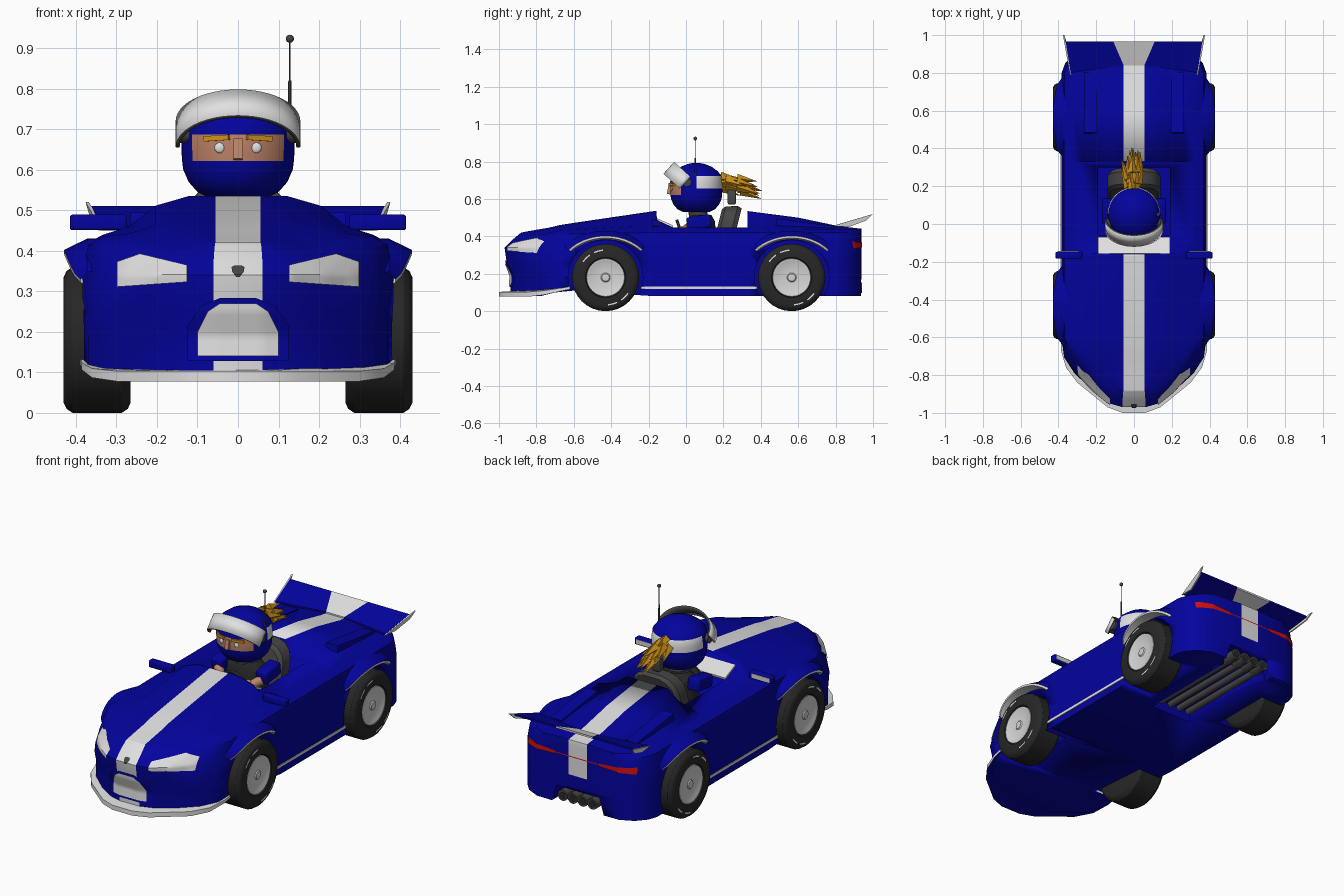
import bpy, bmesh, math, random
from mathutils import Vector, Matrix
from mathutils.bvhtree import BVHTree

if "Cube" in bpy.data.objects:
    bpy.data.objects.remove(bpy.data.objects["Cube"])


def material(name, *rgb):
    m = bpy.data.materials.new(name)
    m.use_nodes = True
    m.diffuse_color = (*rgb, 1)
    m.node_tree.nodes["Principled BSDF"].inputs["Base Color"].default_value = (*rgb, 1)
    return m


BLUE = material("blue paint", 0.001, 0.001, 0.34)
WHITE = material("white paint", 0.75, 0.75, 0.75)
BLACK = material("black rubber", 0.02, 0.02, 0.02)
GREY = material("dark grey", 0.06, 0.06, 0.06)
RIM = material("light grey metal", 0.66, 0.66, 0.66)
SKIN = material("skin", 0.52, 0.23, 0.14)
HAIR = material("golden hair", 0.62, 0.29, 0.01)
RED = material("red lamp", 0.6, 0.005, 0.005)
SIDES = (("left", 1), ("right", -1))


def finish(name, bm, mats, rule=None, recalc=True):
    if recalc:
        bmesh.ops.recalc_face_normals(bm, faces=bm.faces)
    mesh = bpy.data.meshes.new(name)
    bm.to_mesh(mesh)
    bm.free()
    ob = bpy.data.objects.new(name, mesh)
    bpy.context.collection.objects.link(ob)
    for m in mats:
        mesh.materials.append(m)
    if rule:
        for p in mesh.polygons:
            p.material_index = rule(p)
    bpy.ops.object.select_all(action='DESELECT')
    ob.select_set(True)
    bpy.context.view_layer.objects.active = ob
    bpy.ops.object.shade_smooth_by_angle(angle=math.radians(32))
    return ob


def loft(name, rings, mats, rule=None, closed=True, caps=True, strips=False):
    bm = bmesh.new()
    vs = [[bm.verts.new(p) for p in r] for r in rings]
    n = len(rings[0])
    for a, b in zip(vs, vs[1:]):
        for i in range(n if closed else n - 1):
            j = (i + 1) % n
            bm.faces.new((a[i], a[j], b[j], b[i]))
    for r in (vs[0], vs[-1]):
        if strips:
            for i in range(n // 2 - 1):
                bm.faces.new((r[i], r[i + 1], r[n - 2 - i], r[n - 1 - i]))
        elif caps:
            bm.faces.new(r)
    return finish(name, bm, mats, rule)


def ring(axis, c, ra, rb, n=32):
    pts = []
    for i in range(n):
        t = 2 * math.pi * i / n
        a, b = ra * math.cos(t), rb * math.sin(t)
        pts.append(Vector(c) + Vector((0, a, b) if axis == "x" else (a, b, 0)))
    return pts


def box(name, c, size, mat, rot=(0, 0, 0), bevel=0):
    bm = bmesh.new()
    m = Matrix.LocRotScale(Vector(c), Matrix.Rotation(rot[2], 3, 'Z') @ Matrix.Rotation(rot[1], 3, 'Y')
                           @ Matrix.Rotation(rot[0], 3, 'X'), Vector(size))
    bmesh.ops.create_cube(bm, size=1, matrix=m)
    if bevel:
        bmesh.ops.bevel(bm, geom=bm.edges[:], offset=bevel, segments=3, affect='EDGES', profile=0.5)
    return finish(name, bm, [mat])


def add_cone(bm, p, q, r0, r1, n):
    p, q = Vector(p), Vector(q)
    m = Matrix.Translation((p + q) / 2) @ (q - p).to_track_quat('Z', 'Y').to_matrix().to_4x4()
    bmesh.ops.create_cone(bm, cap_ends=True, segments=n, radius1=r0, radius2=r1, depth=(q - p).length, matrix=m)


def tube(name, p, q, r0, r1, mat, n=16):
    bm = bmesh.new()
    add_cone(bm, p, q, r0, r1, n)
    return finish(name, bm, [mat])


def ball(name, c, r, mat):
    bm = bmesh.new()
    bmesh.ops.create_uvsphere(bm, u_segments=16, v_segments=10, radius=1,
                              matrix=Matrix.LocRotScale(Vector(c), None, Vector(r)))
    return finish(name, bm, [mat])


def prism(name, yz, x0, x1, mat):
    return loft(name, [[(x, y, z) for y, z in yz] for x in (x0, x1)], [mat])


# Body shell: y, half width, extra low width, sill, shoulder and ridge heights, nose shear
stations = [(-.97, .06, 0, .08, .395, .42, 1), (-.95, .13, 0, .08, .395, .425, 1),
            (-.89, .205, .015, .08, .4, .435, .9), (-.8, .285, .03, .08, .415, .447, .7),
            (-.71, .34, .03, .1, .43, .46, .35), (-.6, .384, 0, .11, .435, .472, 0),
            (-.17, .385, 0, .08, .44, .535, 0), (.33, .385, 0, .08, .44, .535, 0), (.6, .385, 0, .08, .44, .5, 0),
            (.8, .383, 0, .08, .44, .458, 0), (.85, .365, 0, .08, .44, .451, 0), (.9, .32, 0, .08, .437, .445, 0),
            (.934, .25, 0, .08, .435, .441, 0), (.937, .057, 0, .08, .435, .441, 0)]
NOSE = [(.08, .03), (.19, .035), (.27, .005), (.34, 0), (.38, .04), (.43, .1), (.6, .1)]


def shear(z):
    for (z0, d0), (z1, d1) in zip(NOSE, NOSE[1:]):
        if z <= z1:
            return d0 + (d1 - d0) * (z - z0) / (z1 - z0)


rings = []
for y, w, low, sill, s, r, f in stations:
    half = [(w + low, sill), (w + low, .19), (w + low, .25), (w, .34), (w - .015 * (w > .1), s - .02)]
    mid = (.38, .5) if y > .3 else (.45, .75)
    for k, h in ((.84, 0), (.65, .2), mid, (.2, 1), (0, 1)):
        half.append((.055 + (w - .055) * k, s + (r - s) * h))
    right = [(x, y + f * shear(z), z) for x, z in half]
    rings.append(right + [(-x, b, z) for x, b, z in reversed(right)])


def stripe(p):
    wide = max(abs(p.id_data.vertices[i].co.x) for i in p.vertices)
    return int(wide < .062 and p.center.z > (.24 if p.center.y > 0 else .1))


body = loft("car_body", rings, [BLUE, WHITE], stripe, strips=True)
source = bmesh.new()
source.from_mesh(body.data)
tree = BVHTree.FromBMesh(source)
source.free()

# Wheel wells, cockpit, exhaust tunnel and rear notch
AXLES = (("front", -.43), ("rear", .565))
cutters = [prism("cut_open", [(-.17, .7), (-.155, .487), (-.07, .448), (.33, .448), (.33, .7)], -.5, .5, BLUE),
           box("cut_pit", (0, .12, .5), (.38, .36, .6), BLUE), box("cut_tunnel", (0, .7, .04), (.25, .8, .2), BLUE),
           loft("cut_notch", [[(x, y, z) for x, z in ((-.18, 0), (.18, 0), (.13, .17), (-.13, .17))]
                              for y in (.88, 1.1)], [BLUE])]
for _, y in AXLES:
    for _, s in SIDES:
        cutters.append(tube("cut_well", (s * .25, y, .18), (s * .5, y, .18), .2, .2, BLUE, 32))
bpy.context.view_layer.objects.active = body
for c in cutters:
    mod = body.modifiers.new("cut", 'BOOLEAN')
    mod.operation, mod.solver, mod.object = 'DIFFERENCE', 'EXACT', c
    bpy.ops.object.modifier_apply(modifier=mod.name)
    bpy.data.objects.remove(c)


# Thin plates that hug the shell, from a convex outline in x and z
def plate(name, outline, mat, direction=1, offset=.006):
    bm = bmesh.new()
    bmesh.ops.create_grid(bm, x_segments=70, y_segments=110, size=.5,
                          matrix=Matrix.Translation((0, 0, .25)) @ Matrix.Rotation(math.pi / 2, 4, 'X'))
    mid = sum((Vector((x, 0, z)) for x, z in outline), Vector()) / len(outline)
    for a, b in zip(outline, outline[1:] + outline[:1]):
        p, q = Vector((a[0], 0, a[1])), Vector((b[0], 0, b[1]))
        no = (q - p).cross(Vector((0, 1, 0)))
        if no.dot(mid - p) > 0:
            no = -no
        bmesh.ops.bisect_plane(bm, geom=bm.verts[:] + bm.edges[:] + bm.faces[:], plane_co=p, plane_no=no,
                               clear_outer=True)
    for v in bm.verts:
        hit = tree.ray_cast(Vector((v.co.x, -2 * direction, v.co.z)), Vector((0, direction, 0)))[0]
        if hit:
            v.co = hit - Vector((0, direction * offset, 0))
    bm.normal_update()
    if sum(f.normal.y for f in bm.faces) * direction > 0:
        bmesh.ops.reverse_faces(bm, faces=bm.faces)
    return finish(name, bm, [mat], recalc=False)


def both(half):
    return half + [(-x, z) for x, z in reversed(half)]


plate("grille_surround", both([(.125, .128), (.125, .215), (.09, .265), (.045, .283)]), BLUE, 1, .005)
plate("grille", both([(.1, .14), (.1, .2), (.075, .25), (.045, .27)]), WHITE, 1, .009)
plate("nose_vent", both([(.004, .335), (.014, .348), (.016, .36), (.008, .364)]), GREY)
plate("tail_light_strip", both([(.14, .35), (.14, .355)]), RED, -1, .004)
for side, s in SIDES:
    plate(side + "_headlight", [(s * x, z) for x, z in ((.126, .323), (.299, .311), (.299, .373), (.242, .393),
                                                        (.126, .365))], WHITE, 1, .008)
    plate(side + "_tail_light", [(s * x, z) for x, z in ((.13, .345), (.33, .335), (.33, .372), (.13, .36))],
          RED, -1)

# Front splitter with raised corners and blue underside
plan = both([(.388, -.62), (.386, -.67), (.36, -.76), (.3, -.84), (.14, -.97), (.06, -1)])
loft("front_splitter", [[(x, y, .078 + .22 * max(0, y + .8)) for x, y in plan],
                        [(x, y, .103 + .16 * max(0, y + .8)) for x, y in plan]],
     [WHITE, BLUE], lambda p: int(p.normal.z < -.5))

# Wheels, arches and sills
for axle, y in AXLES:
    for side, s in SIDES:
        tag = axle + "_" + side
        lathe = lambda prof: [ring("x", (s * x, y, .18), r, r) for x, r in prof]
        loft(tag + "_tyre", lathe([(.265, .1), (.265, .155), (.272, .17), (.287, .18), (.408, .18), (.423, .17),
                                   (.43, .155), (.43, .108), (.415, .1)]), [BLACK])
        loft(tag + "_rim", lathe([(.41, .104), (.427, .101), (.425, .088), (.421, .08), (.421, .025), (.426, .02),
                                  (.427, .01)]), [RIM])
        for k, start in enumerate((95, 125, 275, 305)):
            arc = [math.radians(start + 5 * i) for i in range(5)]
            loft(f"{tag}_tyre_mark_{k}", [[(s * .432, y + r * math.cos(t), .18 + r * math.sin(t))
                 for r in (.143, .15)] for t in arc], [WHITE], closed=False, caps=False)
        flare = []
        for i in range(17):
            t = math.radians(42 + 96 * i / 16)
            xo = .388 + .041 * math.sin(math.pi * i / 16) ** .6
            flare.append([(s * x, y + 1.2 * r * math.cos(t), .18 + r * math.sin(t)) for x, r in
                          ((.33, .25), (.372, .25), (xo, .222), (xo, .211), (.37, .203))])
        loft(tag + "_arch", flare, [BLUE, WHITE], closed=False, caps=False,
             rule=lambda p: int(math.hypot((p.center.y - y) / 1.2, p.center.z - .18) < .22))
for side, s in SIDES:
    box(side + "_sill_stripe", (s * .385, .07, .125), (.008, .62, .014), WHITE)
    box(side + "_mirror", (s * .345, -.165, .47), (.14, .036, .038), BLUE, bevel=.006)
    box(side + "_mirror_glass", (s * .35, -.146, .47), (.11, .004, .024), RIM)
    box(side + "_deck_scoop", (s * .23, .64, .457), (.07, .32, .035), BLUE, (-.13, 0, 0))

# Rear wing
blade = [[(xf, yf, .45), (xf, yf, .46), (xr, .967, .51), (xr, .967, .5)] for xf, yf, xr in
         ((-.335, .8, -.362), (-.055, .84, -.11), (.055, .84, .11), (.335, .8, .362))]
loft("rear_wing", blade, [BLUE, WHITE], lambda p: int(abs(p.center.x) < .05))
for side, s in SIDES:
    loft(side + "_wing_end", [[(s * (x + d), y, z) for x, y, z in ((.335, .79, .455), (.372, 1, .52),
         (.362, .965, .485), (.34, .87, .45))] for d in (-.004, .004)], [WHITE])

# Exhausts
for k in range(4):
    x = -.09 + .06 * k
    tube(f"exhaust_pipe_{k}", (x, .33, .113), (x, .92, .113), .018, .018, GREY)
    tube(f"exhaust_tip_{k}", (x, .86, .125), (x, .94, .125), .029, .029, GREY)
    tube(f"exhaust_bore_{k}", (x, .93, .125), (x, .942, .125), .02, .02, BLACK)

# Cockpit
prism("dashboard", [(-.16, .487), (-.155, .497), (-.068, .458), (-.07, .448)], -.19, .19, WHITE)
arch = both([(.14, .24), (.14, .47), (.125, .515), (.095, .545), (.05, .56)])
loft("seat", [[(x * k, y + .25 * (z - .45), z - d) for x, z in arch] for y, k, d in
              ((.165, .9, .015), (.185, 1, 0), (.25, 1, -.002), (.27, .9, .01))], [GREY])
tube("steering_wheel", (0, -.035, .42), (0, -.02, .425), .07, .07, BLACK)

# Driver
loft("torso", [ring("z", (0, .08, z), a, b, 20) for z, a, b in
               ((.22, .1, .07), (.4, .12, .08), (.48, .11, .075), (.515, .07, .055))], [BLACK])
tube("neck", (0, .07, .49), (0, .06, .55), .05, .05, GREY)
for side, s in SIDES:
    box(side + "_sleeve", (s * .135, .07, .475), (.07, .13, .07), BLUE, (.15, 0, 0), .012)
    tube(side + "_forearm", (s * .13, .02, .45), (s * .09, -.02, .425), .026, .022, SKIN)
    ball(side + "_hand", (s * .08, -.025, .425), (.028, .03, .028), SKIN)


def helmet_paint(p):
    c = p.center
    if .62 < c.z < .687 and c.y < .02 and abs(c.x) < .115:
        return 1
    return 2 if c.y > .06 and .655 < c.z < .722 else 0


loft("helmet", [ring("z", (0, .055, z), r, r, 40) for z, r in
                ((.53, .07), (.545, .1), (.57, .122), (.6, .135), (.622, .138), (.655, .14), (.687, .14),
                 (.722, .135), (.748, .115), (.772, .082), (.787, .045), (.793, .015))],
     [BLUE, SKIN, WHITE], helmet_paint)
box("nose", (0, -.088, .65), (.022, .02, .05), SKIN, (-.2, 0, 0))
for side, s in SIDES:
    ball(side + "_eye", (s * .045, -.077, .654), (.013, .006, .013), WHITE)
    box(side + "_eyebrow", (s * .052, -.075, .678), (.065, .014, .013), HAIR, (0, s * .06, s * .37))
    tube(side + "_visor_pivot", (s * .12, .005, .69), (s * .15, .005, .69), .024, .024, GREY)

# Raised visor: white outside, dark inside and rim
band = []
for i in range(25):
    t = math.pi * (i / 24 - .5)
    base = Vector((.154 * math.sin(t), -.004, .688)) + Vector((0, -.74, .67)) * .118 * math.cos(t)
    band.append([base + Vector((0, .67, .74)) * h for h in (-.044, .042)])
visor = loft("visor", band, [WHITE, GREY], closed=False, caps=False)
if sum(p.normal.y for p in visor.data.polygons) > 0:
    visor.data.flip_normals()
solid = visor.modifiers.new("thickness", 'SOLIDIFY')
solid.thickness, solid.offset, solid.material_offset, solid.material_offset_rim = .01, -1, 1, 1

# Ponytail of spikes
random.seed(4)
bm = bmesh.new()
for i in range(40):
    a, r, y = random.uniform(0, 6.28), random.uniform(0, .036), random.uniform(.18, .3)
    start = Vector((r * math.cos(a), y, .695 - .2 * (y - .18) + r * math.sin(a)))
    spread = 1.3 if y < .25 else .2
    add_cone(bm, start, start + Vector((r * spread * math.cos(a), .11, -.03 + r * .4 * math.sin(a))), .024, 0, 4)
finish("ponytail", bm, [HAIR])
box("hair_tie", (0, .245, .61), (.05, .045, .08), GREY, bevel=.01)

# Aerial
tube("aerial_base", (.128, .05, .72), (.128, .05, .82), .005, .004, GREY, 8)
tube("aerial_rod", (.128, .05, .82), (.128, .05, .92), .002, .002, GREY, 8)
ball("aerial_tip", (.128, .05, .923), (.01, .01, .01), GREY)
